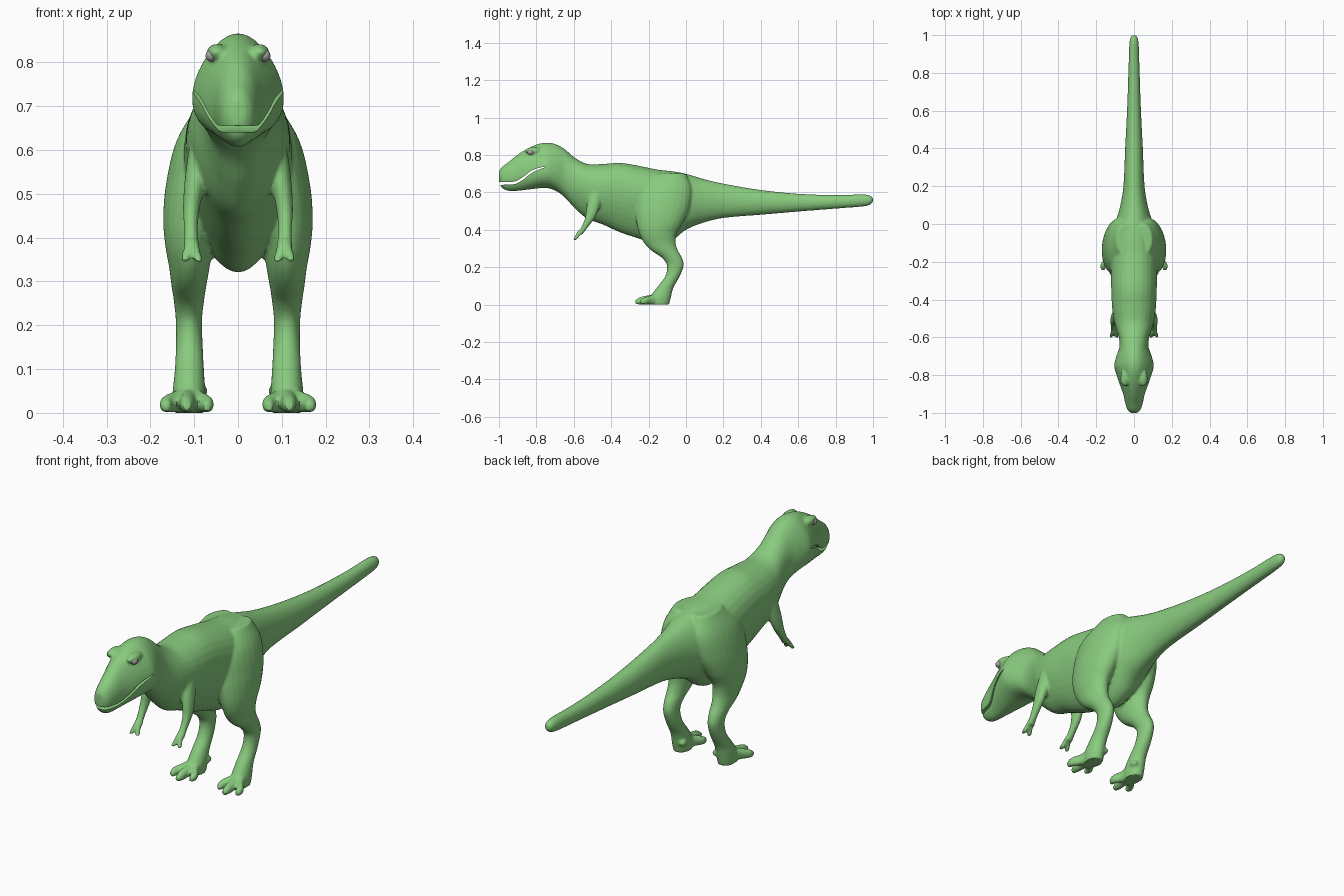
import bpy, bmesh, math
from mathutils import Vector, Matrix

if "Cube" in bpy.data.objects:
    bpy.data.objects.remove(bpy.data.objects["Cube"])


def material(name, rgb):
    m = bpy.data.materials.new(name)
    m.use_nodes = True
    m.diffuse_color = (*rgb, 1)
    for node in m.node_tree.nodes:
        if node.type == 'BSDF_PRINCIPLED':
            node.inputs["Base Color"].default_value = (*rgb, 1)
    return m


def add_object(name, bm, mat=None):
    bmesh.ops.recalc_face_normals(bm, faces=bm.faces)
    mesh = bpy.data.meshes.new(name)
    bm.to_mesh(mesh)
    bm.free()
    ob = bpy.data.objects.new(name, mesh)
    bpy.context.collection.objects.link(ob)
    if mat:
        mesh.materials.append(mat)
    return ob


def loft(bm, rows, axis=1, sides=24, steps=4):
    """Closed skin over elliptical rings; each row is x, y, z, half width, half depth, egg.
    The rings stand across the given axis, and rows are joined by a smooth curve."""
    rows = [Vector(tuple(r) + (0,) * (6 - len(r))) for r in rows]
    last = len(rows) - 1
    t = [abs(r[axis] - rows[0][axis]) for r in rows]

    def slope(i):
        lo, hi = max(i - 1, 0), min(i + 1, last)
        return (rows[hi] - rows[lo]) / (t[hi] - t[lo])

    smooth = []
    for i in range(last):
        d = t[i + 1] - t[i]
        for s in range(steps):
            u = s / steps
            blend = u * u * (3 - 2 * u)
            p = rows[i] * (1 - blend) + rows[i + 1] * blend
            p += slope(i) * (d * u * (1 - u) ** 2) - slope(i + 1) * (d * u * u * (1 - u))
            p[axis] = rows[i][axis] * (1 - u) + rows[i + 1][axis] * u
            smooth.append(p)
    smooth.append(rows[last])

    rings = []
    for x, y, z, a, b, egg in smooth:
        ring = []
        for i in range(sides):
            ang = 2 * math.pi * (i + 0.5) / sides
            dx = a * math.cos(ang) * (1 - egg * math.sin(ang))
            dv = b * math.sin(ang)
            co = (x + dx, y, z + dv) if axis == 1 else (x + dx, y + dv, z)
            ring.append(bm.verts.new(co))
        rings.append(ring)
    for r, q in zip(rings, rings[1:]):
        for i in range(sides):
            j = (i + 1) % sides
            bm.faces.new((r[i], r[j], q[j], q[i]))
    bm.faces.new(rings[0])
    bm.faces.new(rings[-1])


def ball(bm, centre, radii):
    bmesh.ops.create_uvsphere(
        bm, u_segments=24, v_segments=16, radius=1,
        matrix=Matrix.Translation(centre) @ Matrix.Diagonal((*radii, 1)))


green = material("leaf green skin", (0.25, 0.6, 0.21))
grey = material("pale grey eye", (0.42, 0.38, 0.4))

# Head, trunk and tail: y, underside, topside, half width, egg shape
trunk = [
    (-1.0, .655, .715, .017, 0), (-.985, .625, .735, .034, 0),
    (-.95, .608, .762, .046, 0), (-.9, .608, .802, .057, .1),
    (-.85, .614, .833, .074, .2), (-.8, .62, .856, .09, .25),
    (-.75, .624, .866, .102, .26), (-.7, .61, .859, .092, .2),
    (-.65, .575, .833, .077, .05), (-.6, .52, .79, .08, -.1),
    (-.53, .46, .753, .1, -.2), (-.45, .43, .752, .113, -.22),
    (-.35, .385, .758, .117, -.25), (-.25, .352, .742, .12, -.25),
    (-.15, .32, .722, .12, -.25), (-.07, .345, .713, .115, -.2),
    (0, .4, .7, .1, 0), (.1, .44, .67, .072, 0),
    (.2, .463, .647, .056, 0), (.4, .48, .613, .047, 0),
    (.6, .497, .593, .037, 0), (.8, .513, .586, .03, 0),
    (.95, .525, .589, .025, 0), (.985, .534, .583, .02, 0),
    (1.0, .547, .572, .009, 0),
]
# Hip, thigh, shin and ankle
leg = [
    (.05, -.08, .7, .045, .08), (.075, -.11, .62, .066, .14),
    (.09, -.125, .52, .075, .145), (.105, -.14, .44, .066, .125),
    (.112, -.15, .38, .054, .1), (.111, -.14, .33, .046, .085),
    (.112, -.115, .29, .04, .072), (.112, -.075, .25, .034, .054),
    (.112, -.057, .21, .03, .045), (.111, -.073, .15, .031, .039),
    (.111, -.112, .09, .034, .045), (.112, -.135, .04, .038, .055),
    (.112, -.14, 0, .036, .05),
]
# Upper arm, forearm and palm
arm = [
    (.082, -.47, .64, .025, .035), (.098, -.495, .53, .024, .036),
    (.107, -.515, .46, .019, .026), (.107, -.545, .41, .016, .018),
    (.106, -.57, .375, .02, .016),
]
toe_tips = [(.163, -.245), (.117, -.27), (.071, -.24)]
finger_tips = [.123, .088]


def mirrored(rows, side):
    return [(side * r[0], *r[1:]) for r in rows]


body = bmesh.new()
loft(body, [(0, y, (lo + hi) / 2, w, (hi - lo) / 2, egg) for y, lo, hi, w, egg in trunk],
     sides=32)
for side in (-1, 1):
    loft(body, mirrored(leg, side), axis=2)
    loft(body, mirrored(arm, side), axis=2, sides=16)
    # Three toes and a small inner spur
    for x, y in toe_tips:
        toe = [(.112, -.12, .034, .022, .033),
               ((x + .112) / 2, (y - .12) / 2, .026, .02, .026),
               (x, y + .025, .02, .017, .02), (x, y, .014, .01, .012)]
        loft(body, mirrored(toe, side), sides=16)
    ball(body, (side * .083, -.1, .05), (.014, .022, .014))
    # Two fingers
    for x in finger_tips:
        finger = [(.106, -.565, .395, .013, .013),
                  ((x + .106) / 2, -.58, .37, .012, .012),
                  (x, -.597, .343, .009, .009)]
        loft(body, mirrored(finger, side), axis=2, sides=12)
    # Brow
    ball(body, (side * .048, -.815, .822), (.024, .045, .02))
dinosaur = add_object("dinosaur_body", body, green)

# Slit that parts the jaws
slit = bmesh.new()
mouth_line = [(-1.05, .649, .011), (-.97, .648, .01), (-.91, .653, .01),
              (-.87, .676, .01), (-.83, .707, .009), (-.79, .725, .007), (-.75, .737, .002)]
loft(slit, [(0, y, z, .3, h) for y, z, h in mouth_line], sides=4)
cutter = add_object("mouth_cutter", slit)
cutter.hide_render = True

# Fuse the parts into one skin, soften the joins, then open the mouth
fuse = dinosaur.modifiers.new("fuse", 'REMESH')
fuse.mode = 'VOXEL'
fuse.voxel_size = 0.006
soften = dinosaur.modifiers.new("soften", 'SMOOTH')
soften.factor = 0.5
soften.iterations = 5
cut = dinosaur.modifiers.new("mouth", 'BOOLEAN')
cut.operation = 'DIFFERENCE'
cut.solver = 'EXACT'
cut.object = cutter

for ob in bpy.context.selected_objects:
    ob.select_set(False)
bpy.context.view_layer.objects.active = dinosaur
dinosaur.select_set(True)
for name in [m.name for m in dinosaur.modifiers]:
    bpy.ops.object.modifier_apply(modifier=name)
bpy.data.objects.remove(cutter)

# Eyes
for side, label in ((1, "left"), (-1, "right")):
    eye = bmesh.new()
    ball(eye, (side * .061, -.832, .815), (.013, .017, .014))
    add_object(label + "_eye", eye, grey).select_set(True)

bpy.ops.object.shade_smooth_by_angle(angle=math.radians(40))
